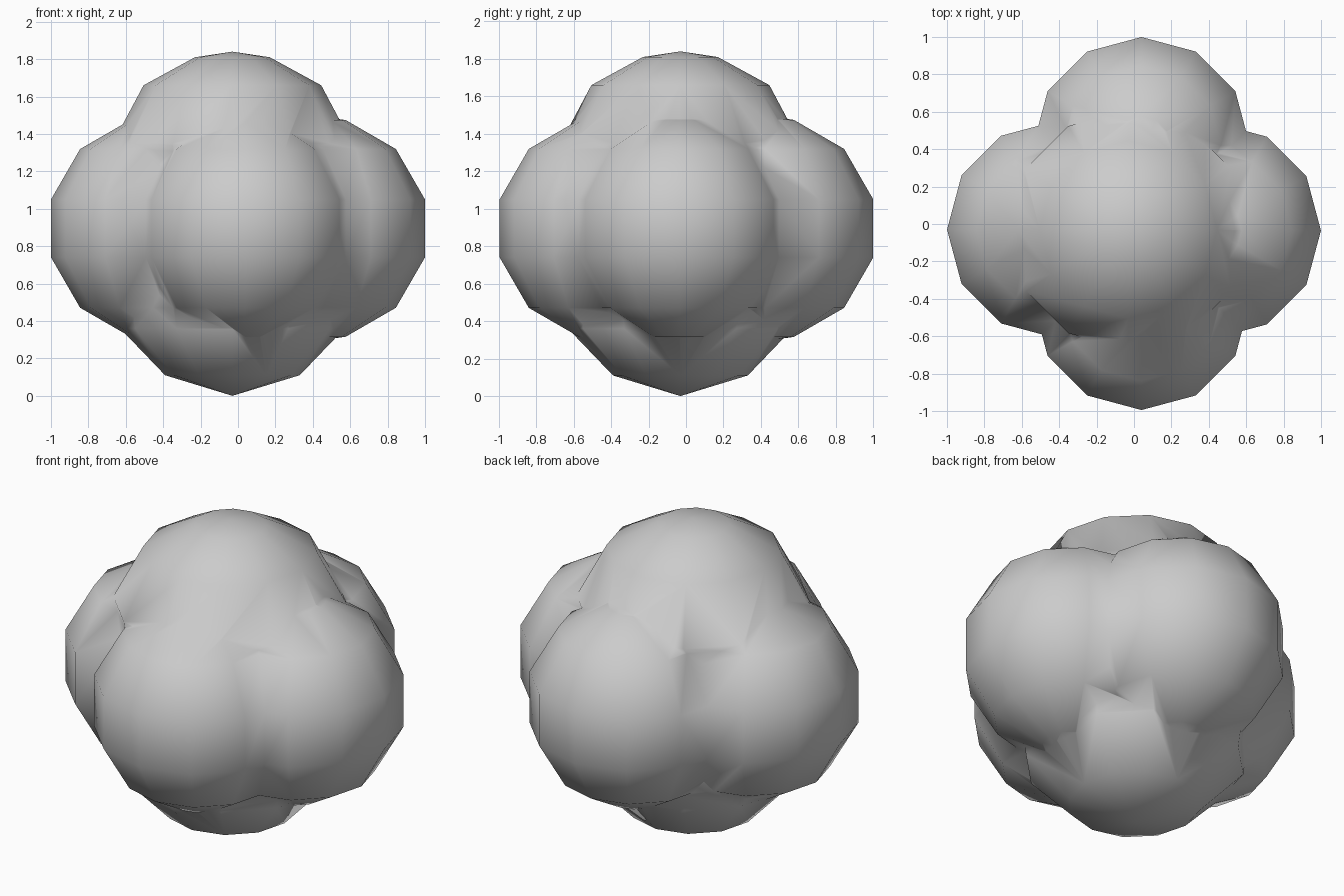
import bpy, math

if "Cube" in bpy.data.objects:
    bpy.data.objects.remove(bpy.data.objects["Cube"])

SEG = 12

def lathe(name, cx, cy, profile):
    """Closed 12-sided solid; profile runs from bottom pole to top pole as (r, z)."""
    verts = [(cx, cy, profile[0][1])]
    rings = profile[1:-1]
    for r, z in rings:
        for i in range(SEG):
            a = 2 * math.pi * i / SEG
            verts.append((cx + r * math.cos(a), cy + r * math.sin(a), z))
    verts.append((cx, cy, profile[-1][1]))
    top = len(verts) - 1
    last = 1 + (len(rings) - 1) * SEG
    faces = []
    for i in range(SEG):
        j = (i + 1) % SEG
        faces.append((0, 1 + j, 1 + i))
        faces.append((top, last + i, last + j))
        for k in range(len(rings) - 1):
            b = 1 + k * SEG
            faces.append((b + i, b + j, b + SEG + j, b + SEG + i))
    me = bpy.data.meshes.new(name)
    me.from_pydata(verts, [], faces)
    me.update()
    ob = bpy.data.objects.new(name, me)
    bpy.context.collection.objects.link(ob)
    return ob

def ball(radius, z):
    """Half-stepped sphere profile: rings at +-15, +-45 and +-75 degrees."""
    pts = [(radius * math.cos(math.radians(a)), z + radius * math.sin(math.radians(a)))
           for a in (-75, -45, -15, 15, 45, 75)]
    return [(0, z - radius)] + pts + [(0, z + radius)]

# Top lobe is the base of the union
cluster = lathe("rounded_cluster", -0.03, -0.03,
                [(0, 0.72), (0.3, 0.8), (0.6, 1.05), (0.64, 1.35),
                 (0.475, 1.66), (0.2, 1.81), (0, 1.84)])

# Bottom lobe
lobes = [lathe("bottom_lobe", -0.03, -0.03,
               [(0, 0), (0.36, 0.11), (0.6, 0.36), (0.64, 0.65), (0.4, 0.95), (0, 1.1)])]

# Four side lobes, slightly off-axis
for name, x, y in (("left_lobe", -0.42, -0.03), ("right_lobe", 0.42, -0.035),
                   ("front_lobe", 0.04, -0.415), ("back_lobe", 0.04, 0.42)):
    lobes.append(lathe(name, x, y, ball(0.6, 0.895)))

# Merge into one skin
bpy.context.view_layer.objects.active = cluster
for lobe in lobes:
    mod = cluster.modifiers.new("union", 'BOOLEAN')
    mod.operation = 'UNION'
    mod.solver = 'EXACT'
    mod.object = lobe
    bpy.ops.object.modifier_apply(modifier=mod.name)
    bpy.data.objects.remove(lobe)

cluster.data.polygons.foreach_set("use_smooth", [True] * len(cluster.data.polygons))
cluster.data.update()
